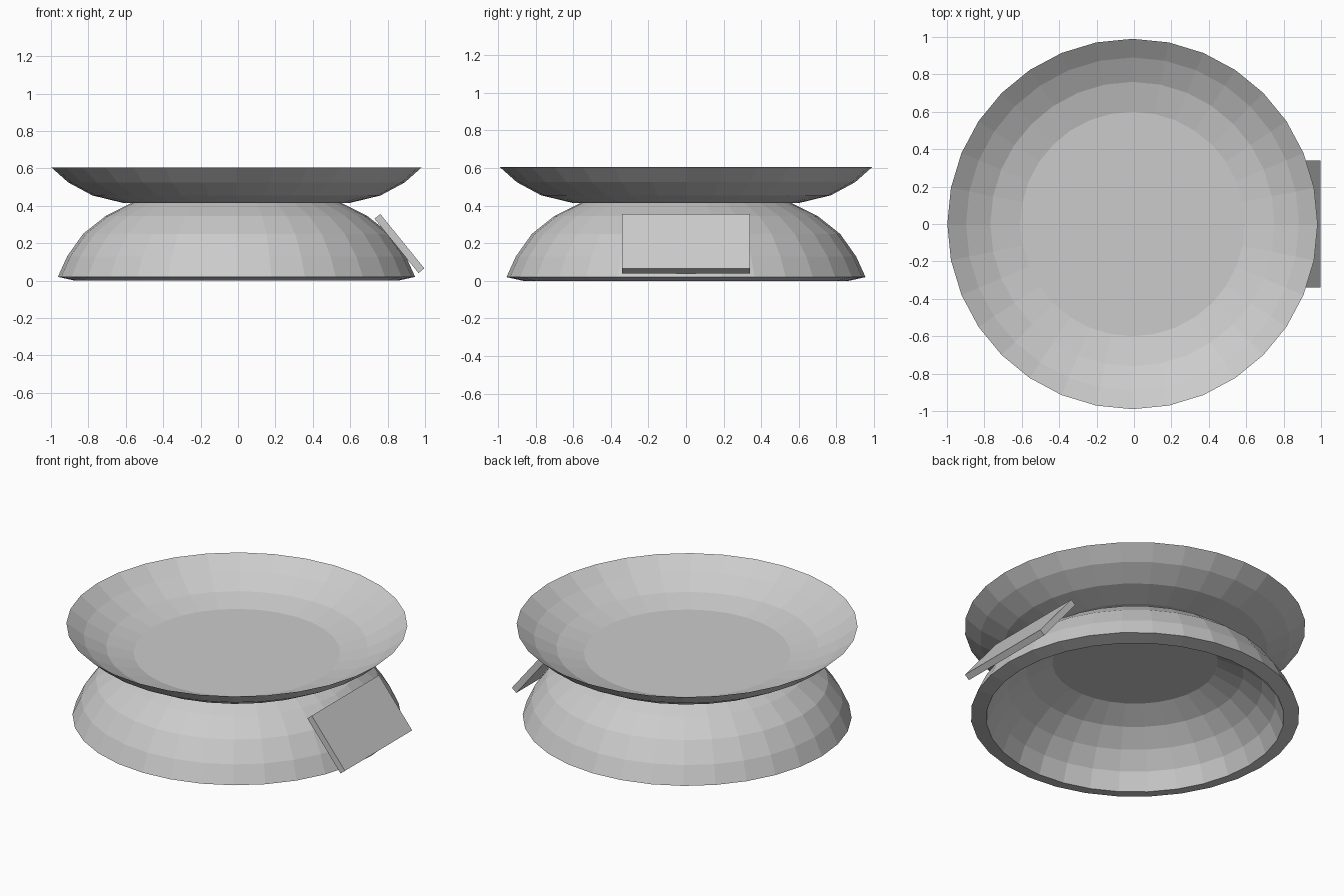
import bpy, bmesh, math

cube = bpy.data.objects.get("Cube")
if cube:
    bpy.data.objects.remove(cube, do_unlink=True)

SIDES = 32
AXIS_X = -0.008

grey = bpy.data.materials.new("light grey")
grey.use_nodes = True
color = (0.6, 0.6, 0.6, 1)
grey.diffuse_color = color
grey.node_tree.nodes["Principled BSDF"].inputs["Base Color"].default_value = color


def finish(name, bm):
    bmesh.ops.recalc_face_normals(bm, faces=bm.faces)
    mesh = bpy.data.meshes.new(name)
    bm.to_mesh(mesh)
    bm.free()
    mesh.materials.append(grey)
    obj = bpy.data.objects.new(name, mesh)
    bpy.context.collection.objects.link(obj)
    return obj


def lathe(name, profile):
    """Turn (radius, height) points into a faceted solid, capped at both ends."""
    bm = bmesh.new()
    rings = []
    for r, z in profile:
        angles = [math.tau * i / SIDES for i in range(SIDES)]
        rings.append([bm.verts.new((AXIS_X + r * math.cos(a), r * math.sin(a), z))
                      for a in angles])
    for low, high in zip(rings, rings[1:]):
        for i in range(SIDES):
            j = (i + 1) % SIDES
            bm.faces.new((low[i], low[j], high[j], high[i]))
    bm.faces.new(rings[0])
    bm.faces.new(rings[-1])
    return finish(name, bm)


# Hollow domed base: ceiling, inner wall, bevelled foot, outer wall, top
lathe("base", [(0.48, 0.37), (0.63, 0.30), (0.74, 0.21), (0.82, 0.11),
               (0.865, 0.0), (0.955, 0.02), (0.905, 0.13), (0.82, 0.25),
               (0.70, 0.345), (0.56, 0.415)])

# Shallow dish: underside, flared outside, sharp rim, inside, floor
lathe("dish", [(0.605, 0.415), (0.77, 0.455), (0.90, 0.525), (0.99, 0.605),
               (0.89, 0.531), (0.76, 0.464), (0.60, 0.425)])

# Slanted display panel on the side of the base
bm = bmesh.new()
bmesh.ops.create_cube(bm, size=1)
bmesh.ops.scale(bm, vec=(0.04, 0.68, 0.374), verts=bm.verts)
panel = finish("display_panel", bm)
panel.location = (0.863, 0, 0.198)
panel.rotation_euler.y = math.radians(-39)
